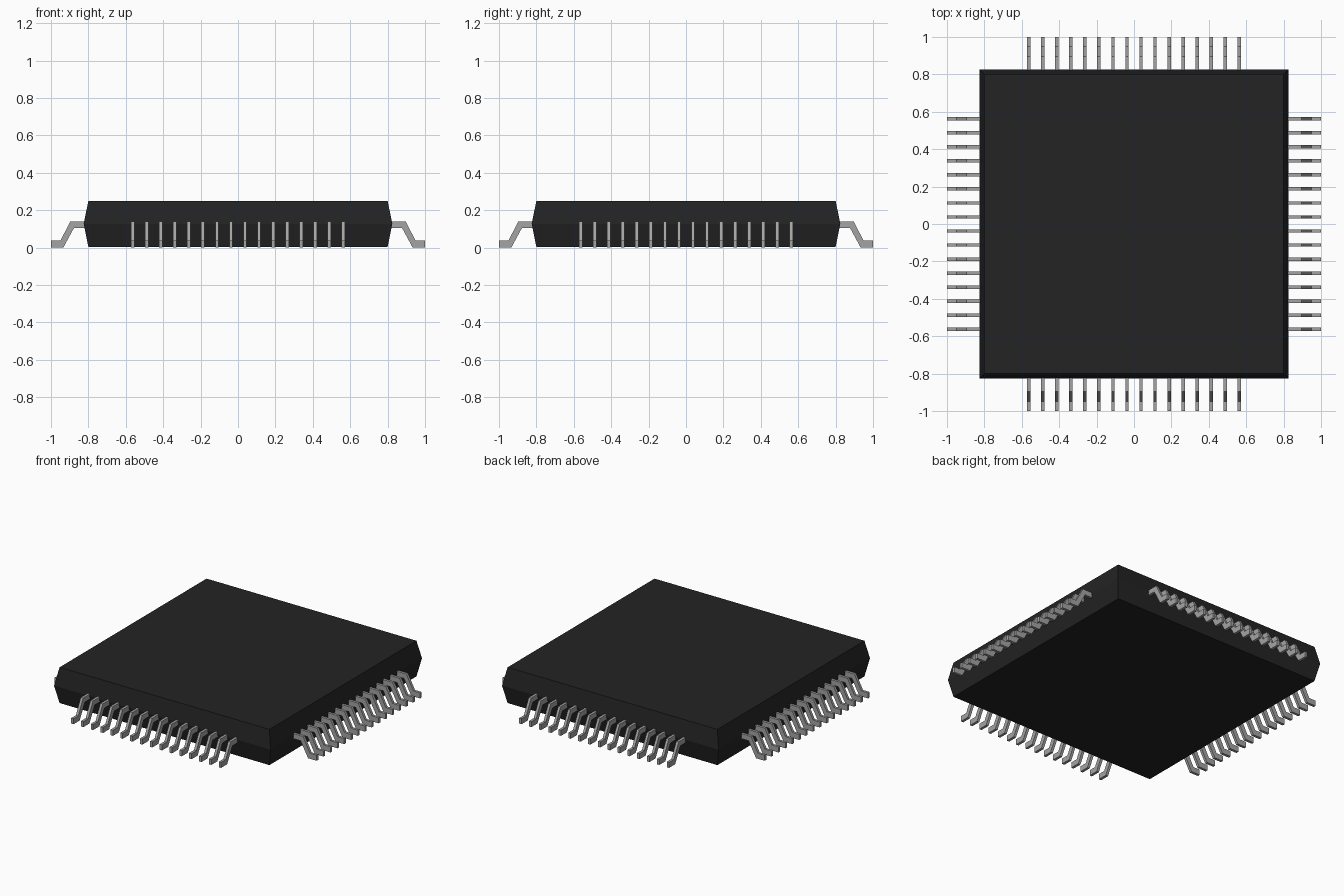
import bpy, bmesh, math

cube = bpy.data.objects.get("Cube")
if cube:
    bpy.data.objects.remove(cube, do_unlink=True)

LEADS, PITCH, LEAD_W = 16, 0.075, 0.018


def make_material(name, rgb, roughness):
    mat = bpy.data.materials.new(name)
    mat.use_nodes = True
    mat.diffuse_color = (*rgb, 1)
    bsdf = mat.node_tree.nodes["Principled BSDF"]
    bsdf.inputs["Base Color"].default_value = (*rgb, 1)
    bsdf.inputs["Roughness"].default_value = roughness
    return mat


def make_object(name, bm, mat):
    bmesh.ops.recalc_face_normals(bm, faces=bm.faces)
    mesh = bpy.data.meshes.new(name)
    bm.to_mesh(mesh)
    bm.free()
    mesh.materials.append(mat)
    obj = bpy.data.objects.new(name, mesh)
    bpy.context.collection.objects.link(obj)
    return obj


black = make_material("black_plastic", (0.017, 0.017, 0.017), 0.6)
grey = make_material("grey_metal", (0.37, 0.37, 0.37), 0.5)

# Package body: square rings, widest at mid height
bm = bmesh.new()
rings = []
for half, z in [(0.80, 0.004), (0.825, 0.127), (0.80, 0.25)]:
    rings.append([bm.verts.new((sx * half, sy * half, z))
                  for sx, sy in [(-1, -1), (1, -1), (1, 1), (-1, 1)]])
for low, high in zip(rings, rings[1:]):
    for i in range(4):
        j = (i + 1) % 4
        bm.faces.new((low[i], low[j], high[j], high[i]))
bm.faces.new(rings[0])
bm.faces.new(rings[-1])
make_object("package_body", bm, black)

# Gull-wing lead: side profile (x, z) extruded across its width
profile = [(0.81, 0.105), (0.877, 0.105), (0.934, 0.0), (1.0, 0.0),
           (1.0, 0.038), (0.949, 0.038), (0.896, 0.14), (0.81, 0.14)]
start = -PITCH * (LEADS - 1) / 2 - LEAD_W / 2

# One row of leads on each side of the body
for side, angle in [("left", 0), ("back", 90), ("right", 180), ("front", 270)]:
    bm = bmesh.new()
    face = bm.faces.new([bm.verts.new((x, start, z)) for x, z in profile])
    ext = bmesh.ops.extrude_face_region(bm, geom=[face], use_keep_orig=True)
    verts = [g for g in ext["geom"] if isinstance(g, bmesh.types.BMVert)]
    bmesh.ops.translate(bm, verts=verts, vec=(0, LEAD_W, 0))
    row = make_object(side + "_leads", bm, grey)
    row.rotation_euler.z = math.radians(angle)
    array = row.modifiers.new("lead_row", 'ARRAY')
    array.count = LEADS
    array.use_relative_offset = False
    array.use_constant_offset = True
    array.constant_offset_displace = (0, PITCH, 0)
